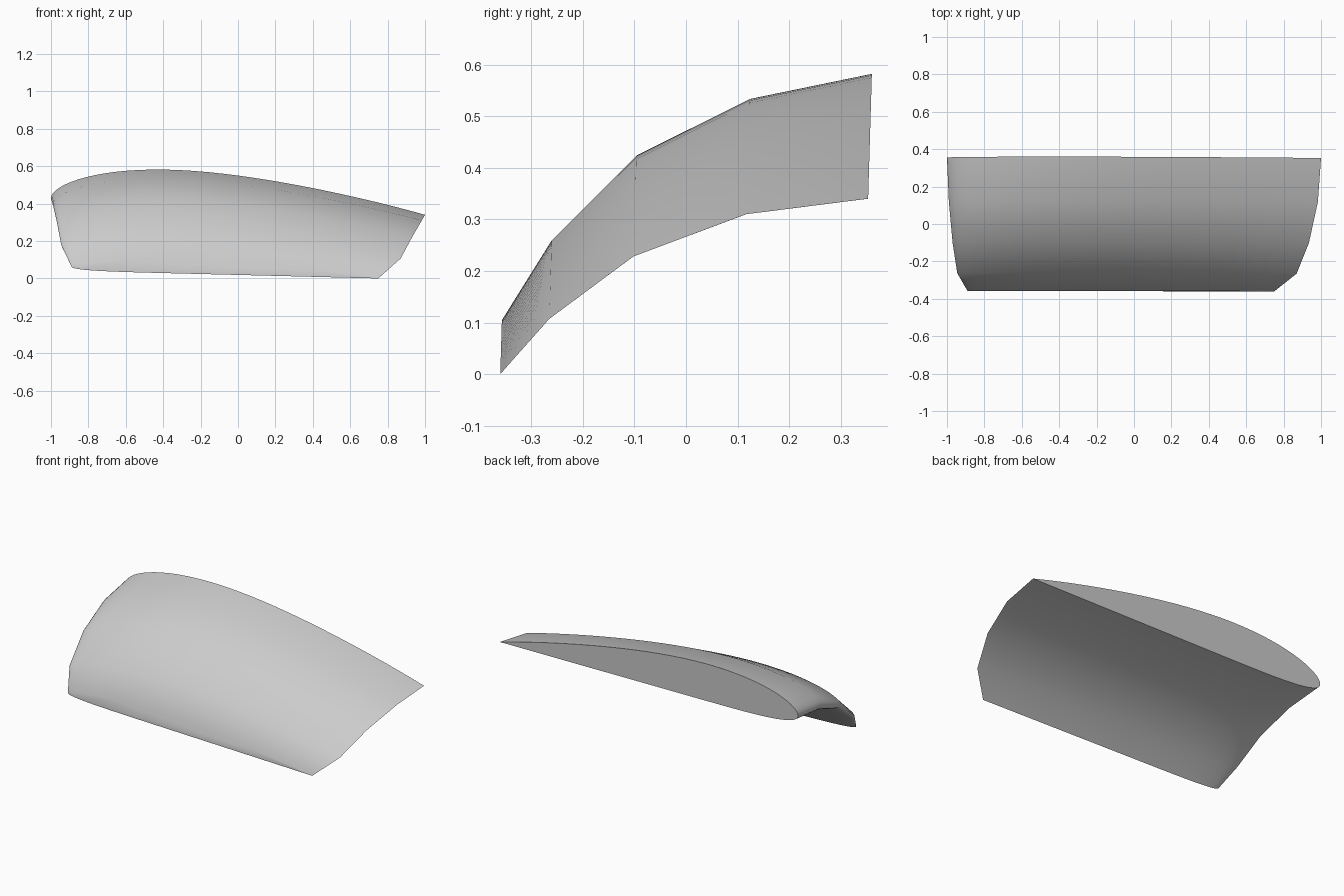
import bpy, bmesh, math

default_cube = bpy.data.objects.get("Cube")
if default_cube:
    bpy.data.objects.remove(default_cube, do_unlink=True)

STEPS = 40

grey = bpy.data.materials.new("plain grey")
grey.use_nodes = True
grey.diffuse_color = (0.6, 0.6, 0.6, 1)
grey.node_tree.nodes["Principled BSDF"].inputs["Base Color"].default_value = grey.diffuse_color


def thickness(t):
    """Rounded nose, thickest at a third of the chord, closed sharp tail."""
    return 1.17 * (0.2969 * math.sqrt(t) - 0.126 * t - 0.3516 * t**2
                   + 0.2843 * t**3 - 0.1015 * t**4) - 0.0024 * t


def underside(t):
    """Flat bottom that curls up to the nose."""
    return 0.035 * max(0, 1 - math.sqrt(t / 0.3)) ** 2.5


def section_loop():
    """Unit aerofoil, from the tail over the top to the nose and back below."""
    stations = [(1 - math.cos(math.pi * i / STEPS)) / 2 for i in range(STEPS + 1)]
    top = [(t, underside(t) + thickness(t)) for t in reversed(stations)]
    bottom = [(t, underside(t)) for t in stations[1:-1]]
    return top + bottom


# Ribs: y, nose x, tail x, tail z, bottom slope, thickness scale
ribs = [
    (-0.36, -0.89, 0.75, 0.0, 0.025, 0.39),
    (-0.265, -0.945, 0.87, 0.107, 0.018, 0.61),
    (-0.102, -0.97, 0.935, 0.228, 0.015, 0.79),
    (0.117, -0.99, 0.983, 0.31, 0.012, 0.9),
    (0.353, -1.0, 1.0, 0.34, 0.01, 0.98),
]

# Curved wing tip lofted through the ribs
bm = bmesh.new()
outline = section_loop()
rings = []
for y, nose, tail, tail_z, slope, scale in ribs:
    chord = tail - nose
    ring = []
    for t, h in outline:
        rise = chord * (slope * (1 - t) + scale * h)
        ring.append(bm.verts.new((nose + chord * t, y + rise * 0.03, tail_z + rise)))
    rings.append(ring)

count = len(outline)
for inner, outer in zip(rings, rings[1:]):
    for i in range(count):
        j = (i + 1) % count
        bm.faces.new((inner[i], inner[j], outer[j], outer[i]))

# Flat end caps
bm.faces.new(rings[0])
bm.faces.new(rings[-1])
bmesh.ops.recalc_face_normals(bm, faces=bm.faces)

mesh = bpy.data.meshes.new("wing_tip")
bm.to_mesh(mesh)
bm.free()
mesh.materials.append(grey)
wing = bpy.data.objects.new("wing_tip", mesh)
bpy.context.collection.objects.link(wing)

# Smooth skin, crisp tail and cap edges
bpy.ops.object.select_all(action="DESELECT")
wing.select_set(True)
bpy.context.view_layer.objects.active = wing
bpy.ops.object.shade_smooth_by_angle(angle=math.radians(40))
